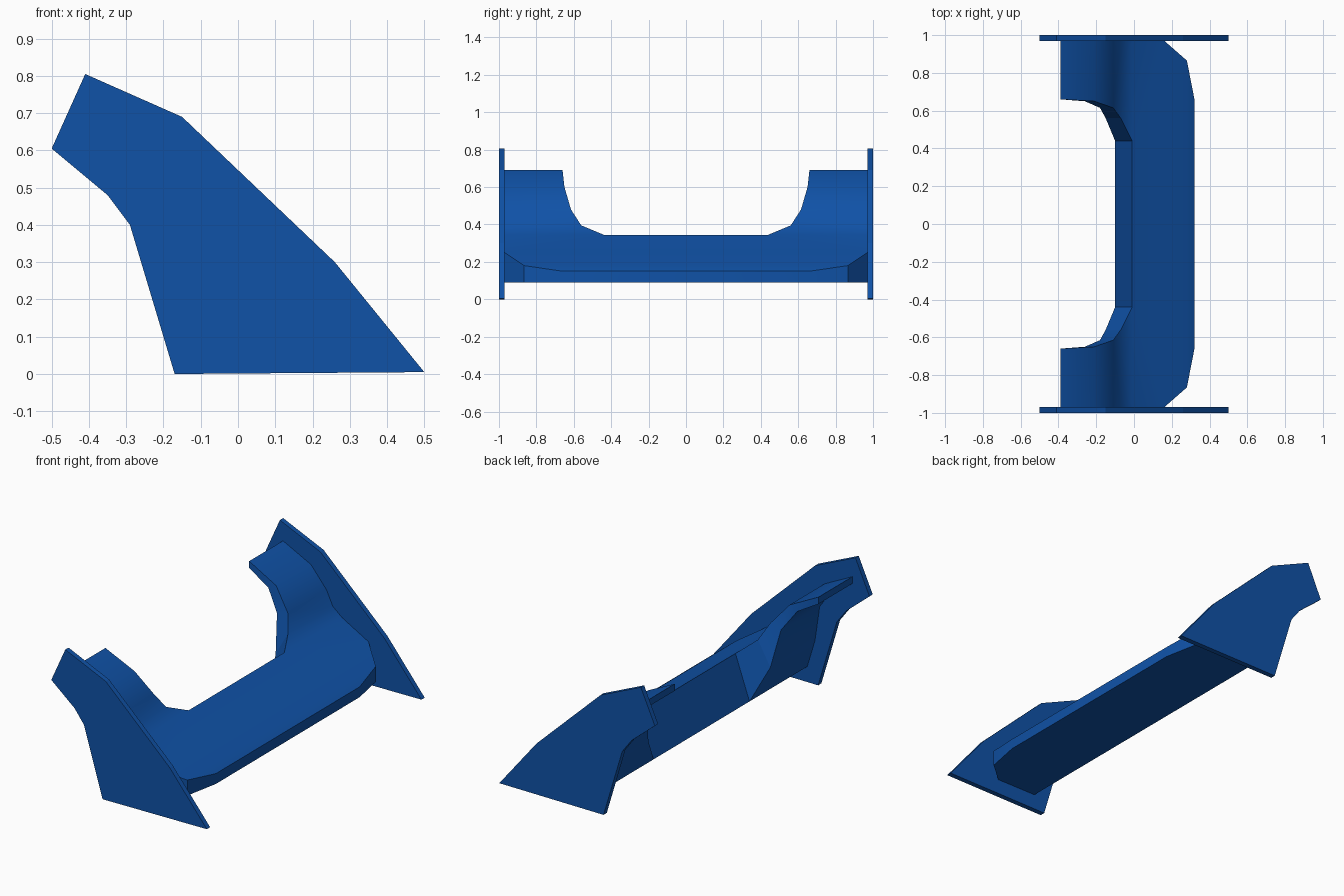
import bpy, bmesh, math

cube = bpy.data.objects.get("Cube")
if cube:
    bpy.data.objects.remove(cube, do_unlink=True)

blue = bpy.data.materials.new("deep blue")
blue.use_nodes = True
colour = (0.005, 0.085, 0.39, 1)
blue.diffuse_color = colour
blue.node_tree.nodes["Principled BSDF"].inputs["Base Color"].default_value = colour

END = 0.97  # inner side of the end plates


def finish(bm, name):
    bmesh.ops.recalc_face_normals(bm, faces=bm.faces)
    mesh = bpy.data.meshes.new(name)
    bm.to_mesh(mesh)
    bm.free()
    mesh.materials.append(blue)
    obj = bpy.data.objects.new(name, mesh)
    bpy.context.collection.objects.link(obj)
    return obj


# End plates: one side profile, thickened outwards
plate = [(-.17, 0), (.5, .005), (.26, .30), (-.15, .69),
         (-.41, .805), (-.5, .605), (-.35, .48), (-.29, .40)]
for name, side in (("left_end_plate", 1), ("right_end_plate", -1)):
    bm = bmesh.new()
    face = bm.faces.new([bm.verts.new((x, side * END, z)) for x, z in plate])
    out = bmesh.ops.extrude_face_region(bm, geom=[face])["geom"]
    moved = [v for v in out if isinstance(v, bmesh.types.BMVert)]
    bmesh.ops.translate(bm, verts=moved, vec=(0, side * (1 - END), 0))
    finish(bm, name)

# Wing rows from raised tip to nose: upper x, z / lower x, z / half width
# Tip rows give the half width of the gap, nose rows that of the outer edge
tip_rows = [(-.39, .69, -.39, .65, .66),
            (-.21, .60, -.26, .575, .65),
            (-.11, .48, -.18, .46, .615),
            (-.07, .395, -.15, .255, .56),
            (-.01, .345, -.10, .09, .44)]
nose_rows = [(.16, .25, .16, .09, END),
             (.28, .18, .28, .09, .865),
             (.32, .15, .32, .09, .66)]

bm = bmesh.new()


def pair(row, y):
    """Upper and lower vertex of a row at a given y."""
    ux, uz, lx, lz, _ = row
    return bm.verts.new((ux, y, uz)), bm.verts.new((lx, y, lz))


def skin(points):
    """Matching faces on the upper and lower surfaces."""
    for layer in (0, 1):
        bm.faces.new([p[layer] for p in points])


gap, outer, nose = {}, {}, {}
for s in (1, -1):
    gap[s] = [pair(r, s * r[4]) for r in tip_rows]
    outer[s] = [pair(r, s * END) for r in tip_rows]
    nose[s] = [pair(r, s * r[4]) for r in nose_rows]
    for k in range(len(tip_rows) - 1):
        skin([gap[s][k], outer[s][k], outer[s][k + 1], gap[s][k + 1]])

# Deck joining both raised sides, then the nose
skin([outer[1][-1], gap[1][-1], gap[-1][-1], outer[-1][-1], nose[-1][0], nose[1][0]])
for k in range(len(nose_rows) - 1):
    skin([nose[1][k], nose[-1][k], nose[-1][k + 1], nose[1][k + 1]])

# Wall all around the outline
loop = (gap[1][::-1] + outer[1] + nose[1] +
        nose[-1][::-1] + outer[-1][::-1] + gap[-1])
for a, b in zip(loop, loop[1:] + loop[:1]):
    bm.faces.new([a[0], b[0], b[1], a[1]])

wing = finish(bm, "wing_blade")
bpy.ops.object.select_all(action='DESELECT')
wing.select_set(True)
bpy.context.view_layer.objects.active = wing
bpy.ops.object.shade_smooth_by_angle(angle=math.radians(30))
